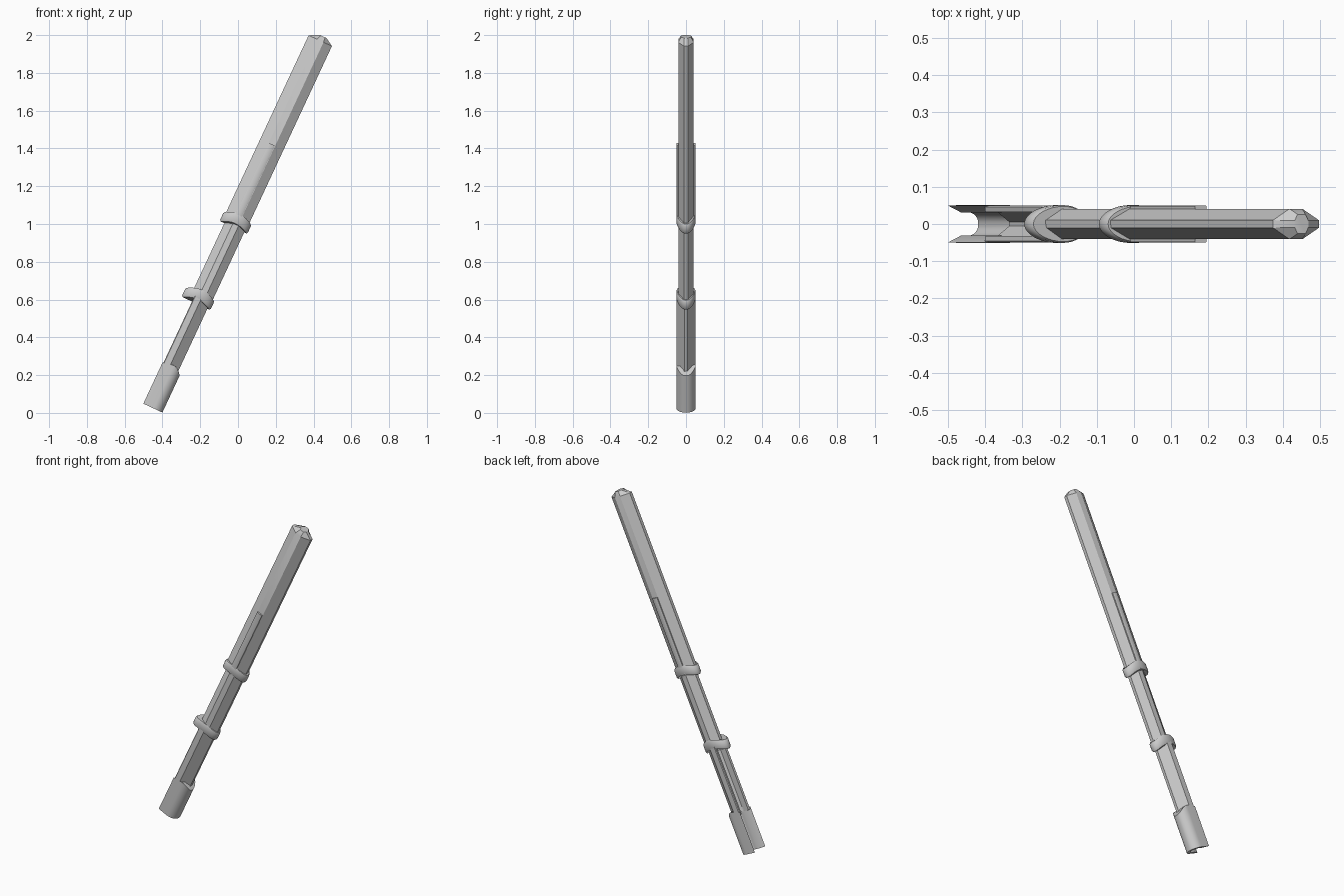
import bpy, bmesh, math
from mathutils import Vector

if "Cube" in bpy.data.objects:
    bpy.data.objects.remove(bpy.data.objects["Cube"])

TILT = math.radians(25)
S, C = math.sin(TILT), math.cos(TILT)


def place(u, y, t):
    """u = across the shaft, y = depth, t = along the tilted shaft."""
    return Vector((u * C + t * S + 0.003, y, 1 - u * S + t * C))


def loft(name, rings, angle=30):
    """Skin a list of closed rings of (u, y, t) points and cap both ends."""
    bm = bmesh.new()
    vs = [[bm.verts.new(place(*p)) for p in r] for r in rings]
    n = len(rings[0])
    for a, b in zip(vs, vs[1:]):
        for i in range(n):
            j = (i + 1) % n
            bm.faces.new((a[i], a[j], b[j], b[i]))
    bm.faces.new(vs[0])
    bm.faces.new(vs[-1])
    bmesh.ops.recalc_face_normals(bm, faces=bm.faces)
    me = bpy.data.meshes.new(name)
    bm.to_mesh(me)
    bm.free()
    ob = bpy.data.objects.new(name, me)
    bpy.context.collection.objects.link(ob)
    bpy.context.view_layer.objects.active = ob
    bpy.ops.object.select_all(action='DESELECT')
    ob.select_set(True)
    bpy.ops.object.shade_smooth_by_angle(angle=math.radians(angle))
    return ob


def at(section, t):
    return [(u, y, t) for u, y in section]


def mirrored(half):
    return half + [(u, -y) for u, y in reversed(half)]


def octagon(mid, hu, hy, fu=0.28, fy=0.25):
    """Elongated octagon with narrow flats on the long ends."""
    return mirrored([(mid - hu, hy * fy), (mid - hu * fu, hy),
                     (mid + hu * fu, hy), (mid + hu, hy * fy)])


# main shaft: wide upper barrel with tapered cap
loft("upper_shaft", [at(octagon(-0.018, 0.068, 0.041), -0.01),
                     at(octagon(-0.018, 0.068, 0.041), 1.062),
                     at(octagon(-0.014, 0.020, 0.026, 0.6, 0.35), 1.089)])

# slimmer middle grip
mid = octagon(-0.012, 0.058, 0.041)
loft("middle_shaft", [at(mid, -0.45), at(mid, 0.0)])


# arched, rounded bands
def band(name, t, mid, hu, hy, n=32):
    rings = []
    for k, dt in ((0.93, -0.029), (1, -0.02), (1, 0.017), (0.93, 0.026)):
        ring = []
        for i in range(n):
            a = math.tau * i / n
            cu, sy = math.cos(a), math.sin(a)
            ring.append((mid + hu * k * cu, hy * k * sy,
                         t + dt + 0.024 * sy * sy))
        rings.append(ring)
    loft(name, rings, 40)


band("upper_band", 0.0, -0.017, 0.081, 0.051)
band("lower_band", -0.448, -0.027, 0.084, 0.051)

# raised side rails above the upper band
for side, label in ((-1, "front"), (1, "back")):
    rail = [(-0.036, side * 0.03), (-0.036, side * 0.048), (-0.032, side * 0.05),
            (-0.005, side * 0.05), (-0.001, side * 0.048), (-0.001, side * 0.03)]
    loft(label + "_rail", [at(rail, 0.0), at(rail, 0.457)])

# open lower channel, slot facing the -u side
outer = [(-0.05, 0.046), (-0.046, 0.05), (-0.012, 0.05), (0.04, 0.009)]
inner = [(-0.048, 0.032), (-0.012, 0.032), (0.022, 0.006)]


def channel(outer, inner):
    return mirrored(outer) + [(u, -y) for u, y in inner] + \
        [(u, y) for u, y in reversed(inner)]


# walk: +y outer lip -> round -> -y outer lip -> -y inner -> +y inner
chan = channel(outer, inner)
loft("lower_channel", [at(chan, -0.85), at(chan, -0.44)])

# rounded open tip sleeve with slanted lips
arc = [math.radians(90 - 9 * i) for i in range(10)]
tip_out = [(-0.055, 0.05)] + [(0.005 + 0.052 * math.cos(a), 0.05 * math.sin(a) + 0.001)
                              for a in arc]
tip_in = [(-0.015, 0.031)] + [(0.004 + 0.032 * math.cos(a), 0.031 * math.sin(a) + 0.001)
                              for a in arc]
tip = channel(tip_out, tip_in)
top = [(u, y, -0.823 - 0.035 * max(0, (u - 0.005) / 0.05) ** 2
        - 0.012 * max(0, -u / 0.055)) for u, y in tip]
loft("tip_sleeve", [at(tip, -1.075), top], 35)
